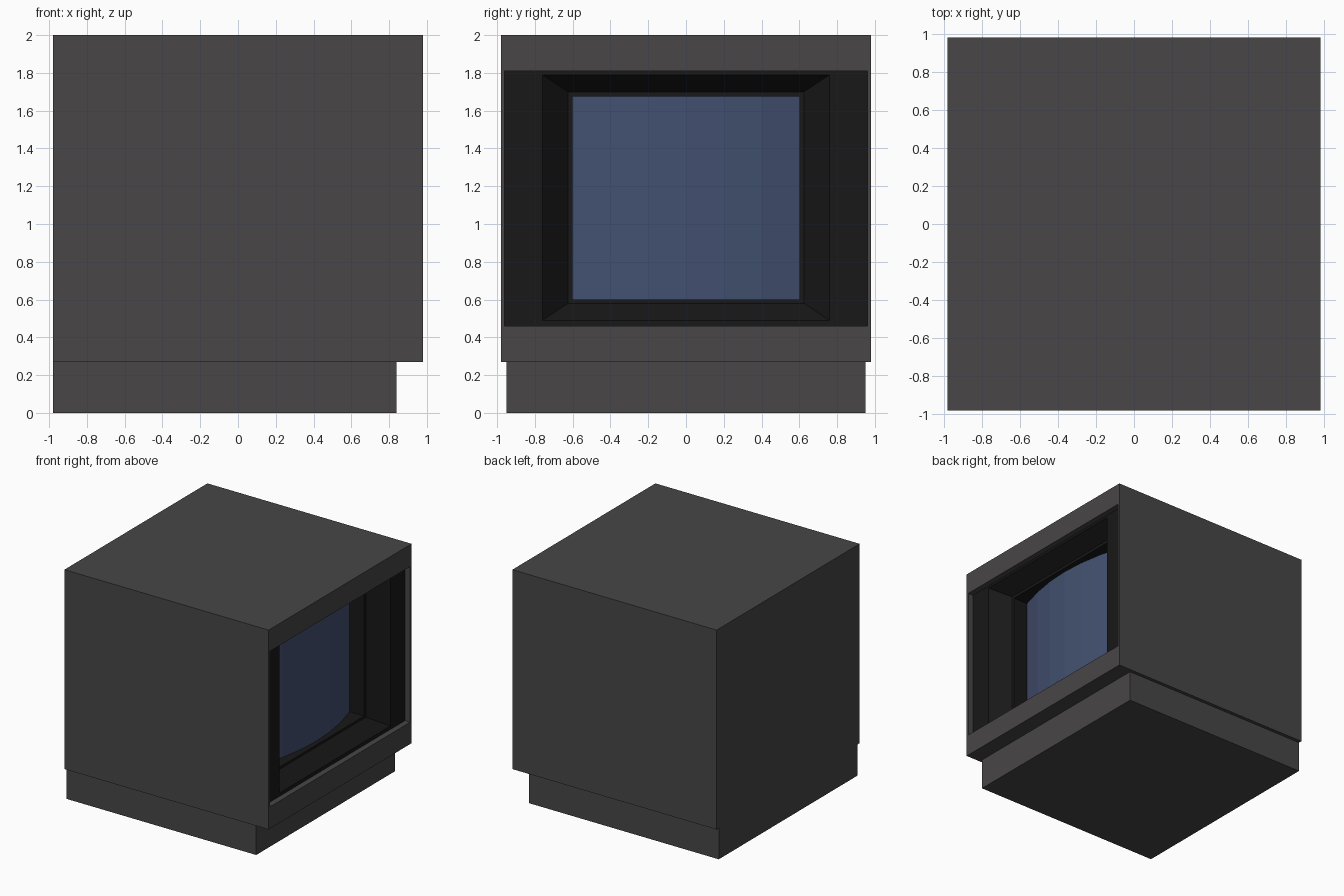
import bpy
import bmesh

if "Cube" in bpy.data.objects:
    bpy.data.objects.remove(bpy.data.objects["Cube"])


def material(name, color):
    m = bpy.data.materials.new(name)
    m.diffuse_color = (*color, 1)
    m.use_nodes = True
    m.node_tree.nodes["Principled BSDF"].inputs["Base Color"].default_value = m.diffuse_color
    return m


GREY = material("dark_grey", (0.065, 0.061, 0.063))
BLACK = material("black", (0.009, 0.009, 0.009))
BLUE = material("glass_blue", (0.055, 0.08, 0.16))


def finish(name, bm, mat):
    me = bpy.data.meshes.new(name)
    bm.to_mesh(me)
    bm.free()
    me.materials.append(mat)
    ob = bpy.data.objects.new(name, me)
    bpy.context.collection.objects.link(ob)
    return ob


def loft(name, rings, mat, cap=False):
    """Join rectangles (x, half width, bottom, top) that face along x."""
    bm = bmesh.new()
    loops = [[bm.verts.new((x, y, z)) for y, z in ((-w, b), (w, b), (w, t), (-w, t))]
             for x, w, b, t in rings]
    for p, q in zip(loops, loops[1:]):
        for i in range(4):
            j = (i + 1) % 4
            bm.faces.new((p[i], p[j], q[j], q[i]))
    if cap:
        bm.faces.new(loops[0][::-1])
    return finish(name, bm, mat)


# Cabinet: box with a shallow opening on the screen side
loft("cabinet", [(-0.98, 0.98, 0.27, 2), (0.98, 0.98, 0.27, 2),
                 (0.98, 0.96, 0.46, 1.81), (0.93, 0.96, 0.46, 1.81)], GREY, cap=True)

# Plinth: set back under the screen side, flush at the rear
bm = bmesh.new()
bmesh.ops.create_cube(bm, size=1)
for v in bm.verts:
    v.co = (-0.07 + 1.82 * v.co.x, 1.90 * v.co.y, 0.135 + 0.27 * v.co.z)
finish("plinth", bm, GREY)

# Bezel: flat panel, sloped frame, narrow lip, then straight walls to the screen
loft("bezel", [(0.93, 0.96, 0.46, 1.81), (0.93, 0.76, 0.49, 1.79),
               (0.79, 0.625, 0.58, 1.70), (0.79, 0.60, 0.60, 1.675),
               (0.65, 0.60, 0.60, 1.675)], BLACK)

# Screen: faceted glass bulging outwards
bm = bmesh.new()
SEGMENTS = 6
columns = []
for i in range(SEGMENTS + 1):
    u = 2 * i / SEGMENTS - 1
    x = 0.65 + 0.10 * (1 - u * u)
    columns.append([bm.verts.new((x, 0.6 * u, z)) for z in (0.60, 1.675)])
for a, b in zip(columns, columns[1:]):
    bm.faces.new((a[0], b[0], b[1], a[1]))
finish("screen", bm, BLUE)
